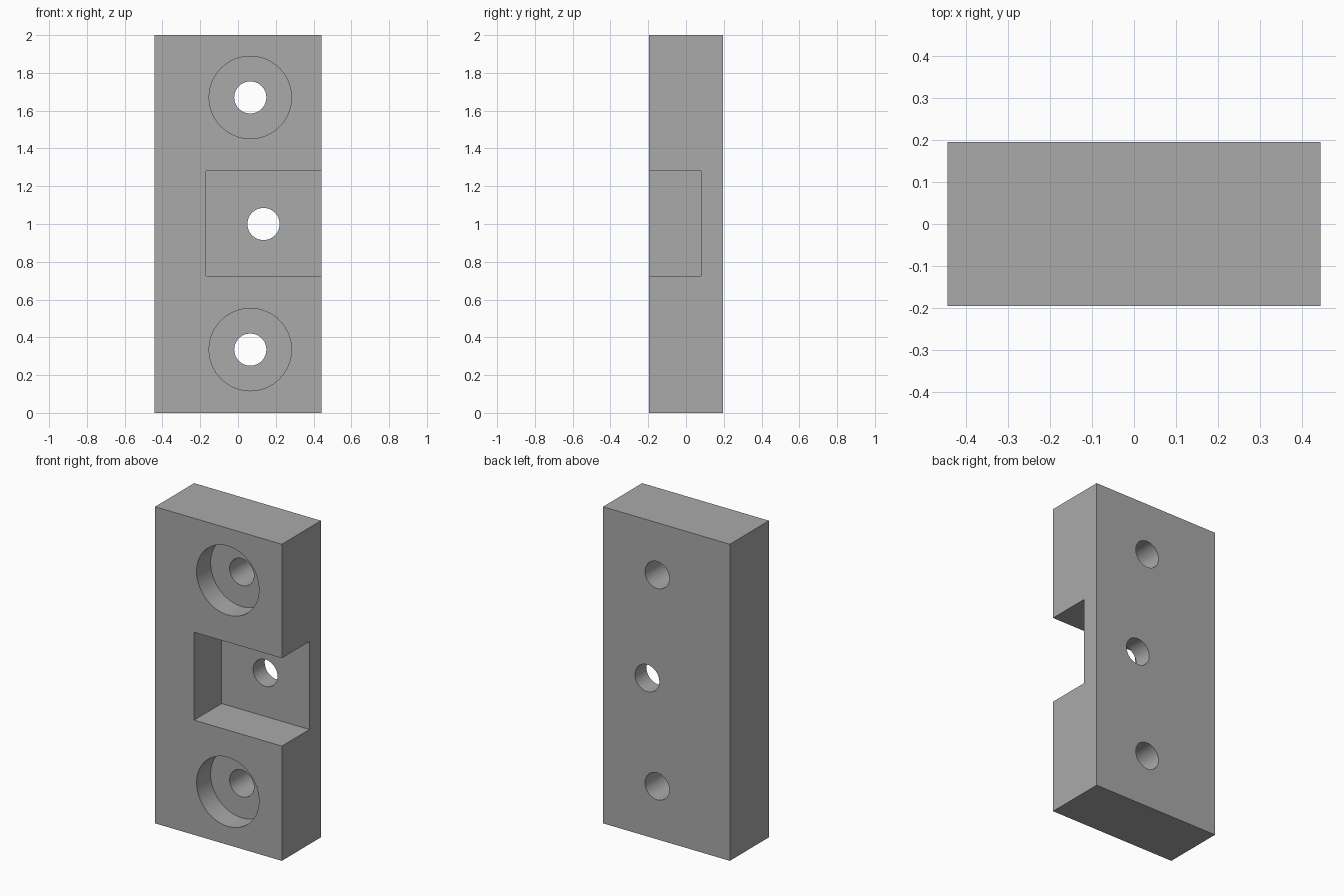
import bpy
import math

if "Cube" in bpy.data.objects:
    bpy.data.objects.remove(bpy.data.objects["Cube"], do_unlink=True)

WIDTH, DEPTH, HEIGHT = 0.886, 0.39, 2.0
FRONT = -DEPTH / 2

# Single grey finish
grey = bpy.data.materials.new("plain grey")
grey.use_nodes = True
colour = (0.4, 0.4, 0.4, 1)
grey.diffuse_color = colour
grey.node_tree.nodes["Principled BSDF"].inputs["Base Color"].default_value = colour


def box(name, x, y, z):
    """Box from (low, high) ranges on each axis."""
    ranges = (x, y, z)
    bpy.ops.mesh.primitive_cube_add(size=1, location=[(a + b) / 2 for a, b in ranges])
    obj = bpy.context.object
    obj.name = name
    obj.scale = [b - a for a, b in ranges]
    bpy.ops.object.transform_apply(location=True, rotation=False, scale=True)
    obj.data.materials.append(grey)
    return obj


def bore(name, x, z, radius, y_start, y_end):
    """Cylinder along y."""
    bpy.ops.mesh.primitive_cylinder_add(
        vertices=64, radius=radius, depth=y_end - y_start,
        location=(x, (y_start + y_end) / 2, z), rotation=(math.pi / 2, 0, 0))
    obj = bpy.context.object
    obj.name = name
    obj.data.materials.append(grey)
    return obj


block = box("mounting_block", (-WIDTH / 2, WIDTH / 2), (FRONT, -FRONT), (0, HEIGHT))

# Side-opening pocket with its through hole
cutters = [
    box("pocket_cutter", (-0.17, 0.6), (-0.4, 0.08), (0.725, 1.28)),
    bore("pocket_hole_cutter", 0.135, 1.0, 0.085, -0.3, 0.3),
]

# Counterbored screw holes
for label, z in (("lower", 0.335), ("upper", 1.67)):
    cutters.append(bore(label + "_counterbore_cutter", 0.065, z, 0.218, -0.4, FRONT + 0.14))
    cutters.append(bore(label + "_hole_cutter", 0.065, z, 0.085, -0.3, 0.3))

# Cut the block, then discard the cutters
bpy.ops.object.select_all(action="DESELECT")
bpy.context.view_layer.objects.active = block
block.select_set(True)
for cutter in cutters:
    cut = block.modifiers.new(cutter.name, "BOOLEAN")
    cut.operation = "DIFFERENCE"
    cut.solver = "EXACT"
    cut.object = cutter
    bpy.ops.object.modifier_apply(modifier=cut.name)
    bpy.data.objects.remove(cutter, do_unlink=True)

bpy.ops.object.shade_smooth_by_angle(angle=math.radians(30))
